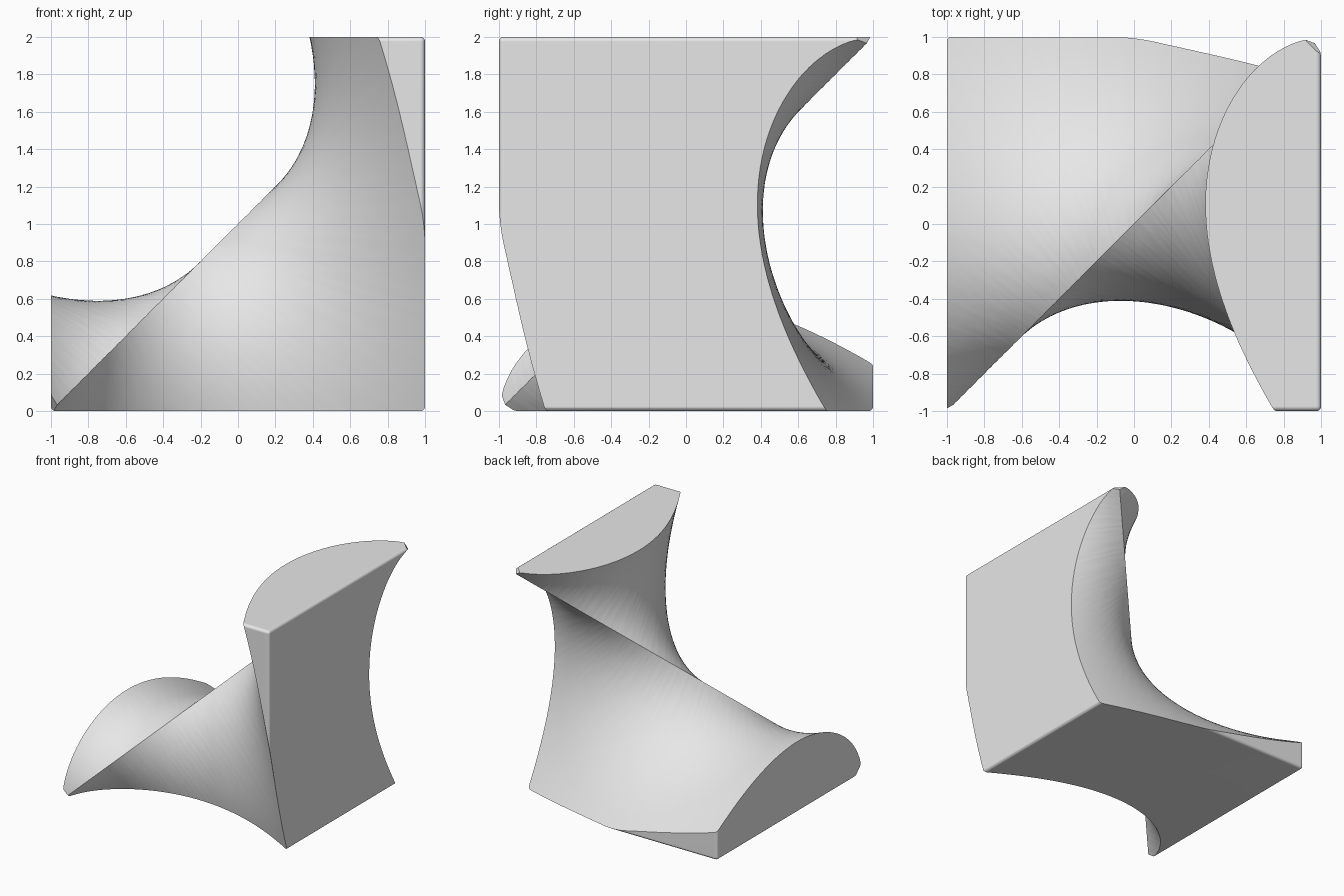
import bpy
import bmesh
from math import radians, sin, cos
from mathutils import Vector

if "Cube" in bpy.data.objects:
    bpy.data.objects.remove(bpy.data.objects["Cube"], do_unlink=True)

STEPS, ROWS = 180, 28      # resolution along the diagonal and outwards
REACH = 2.0                # wedge radius, clear of the block
SPAN = 2.9                 # x + y + z at the two tips
TWIST = radians(-48.7)     # turn per unit of x + y + z
CENTRE = Vector((0, 0, 1))

grey = bpy.data.materials.new("light_grey")
grey.use_nodes = True
grey.diffuse_color = (0.8, 0.8, 0.8, 1)
grey.node_tree.nodes["Principled BSDF"].inputs["Base Color"].default_value = (0.8, 0.8, 0.8, 1)


def make_object(name, bm):
    mesh = bpy.data.meshes.new(name)
    bm.to_mesh(mesh)
    bm.free()
    mesh.materials.append(grey)
    obj = bpy.data.objects.new(name, mesh)
    bpy.context.collection.objects.link(obj)
    return obj


# Frame around the body diagonal
axis = Vector((1, 1, 1)).normalized()
side = Vector((1, 0, -1)).normalized()
up = axis.cross(side)

# Third-of-a-turn wedge, twisted along the diagonal
bm = bmesh.new()
rings = []
for i in range(STEPS + 1):
    s = SPAN * (2 * i / STEPS - 1)
    origin = CENTRE + Vector((s, s, s)) / 3

    def spoke(degrees, radius):
        a = radians(degrees) + TWIST * s
        return bm.verts.new(origin + (side * cos(a) + up * sin(a)) * radius)

    radii = [REACH * k / ROWS for k in range(1, ROWS + 1)]
    ring = [bm.verts.new(origin)]
    ring += [spoke(-60, r) for r in radii]
    ring += [spoke(0, REACH)]
    ring += [spoke(60, r) for r in reversed(radii)]
    rings.append(ring)
for a, b in zip(rings, rings[1:]):
    for j in range(len(a)):
        k = (j + 1) % len(a)
        bm.faces.new((a[j], a[k], b[k], b[j]))
bm.faces.new(rings[0])
bm.faces.new(rings[-1])
bmesh.ops.triangulate(bm, faces=bm.faces[:])
bmesh.ops.recalc_face_normals(bm, faces=bm.faces[:])
wedge = make_object("twist_cutter", bm)
wedge.hide_render = True

# Block with softly rounded edges
bm = bmesh.new()
bmesh.ops.create_cube(bm, size=2)
bmesh.ops.translate(bm, verts=bm.verts[:], vec=CENTRE)
bmesh.ops.bevel(bm, geom=bm.edges[:], offset=0.025, segments=4,
                profile=0.5, affect='EDGES')
bmesh.ops.recalc_face_normals(bm, faces=bm.faces[:])
piece = make_object("twisted_cube_piece", bm)

# Keep the part of the block inside the wedge
cut = piece.modifiers.new("keep_wedge", 'BOOLEAN')
cut.operation = 'INTERSECT'
cut.solver = 'EXACT'
cut.object = wedge
for obj in bpy.context.selected_objects:
    obj.select_set(False)
bpy.context.view_layer.objects.active = piece
piece.select_set(True)
bpy.ops.object.modifier_apply(modifier=cut.name)
bpy.data.objects.remove(wedge, do_unlink=True)

# Smooth curved walls, crisp borders, flat outer faces
bpy.ops.object.shade_smooth_by_angle(angle=radians(35))
flat = piece.modifiers.new("flat_faces", 'WEIGHTED_NORMAL')
flat.keep_sharp = True
